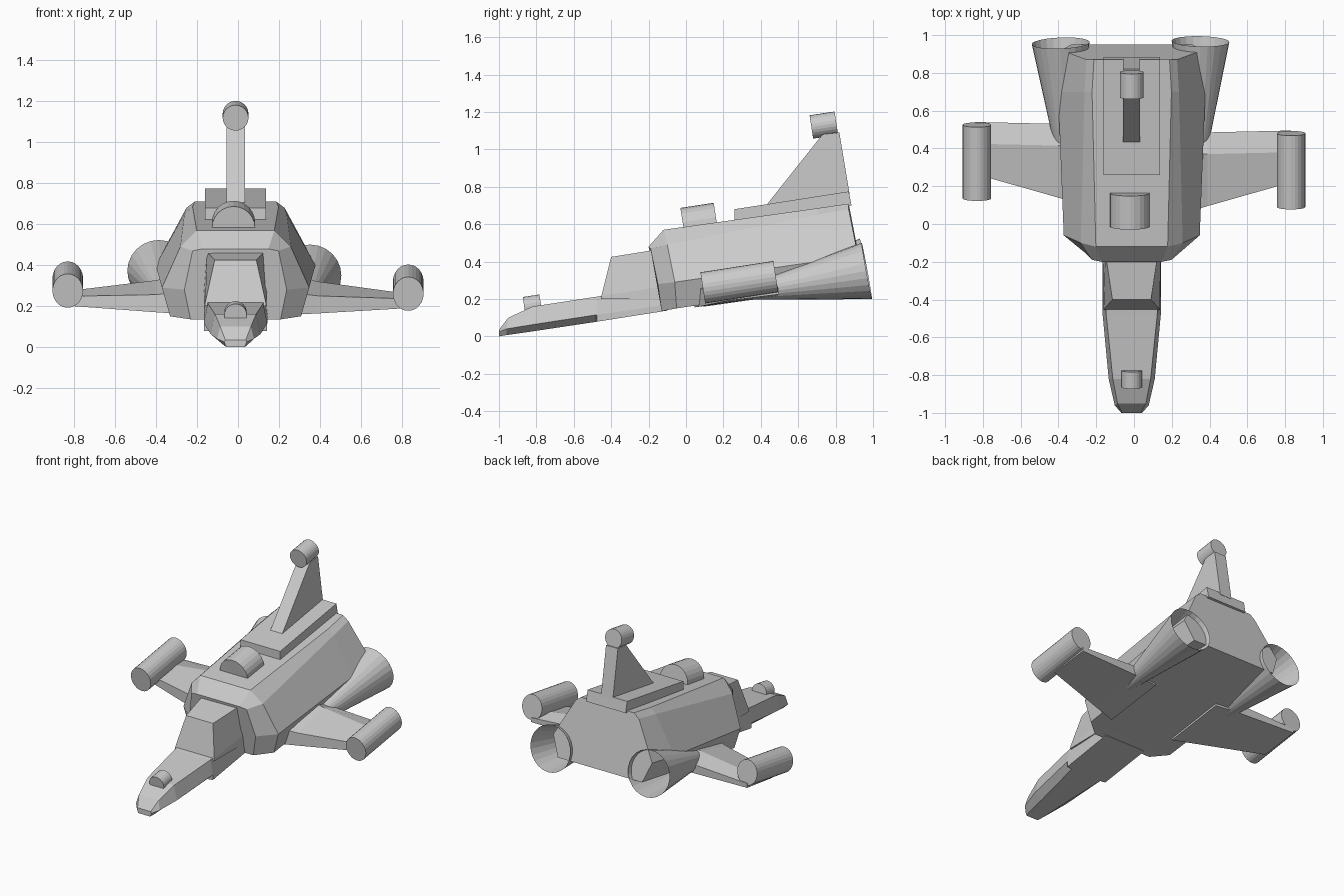
import bpy, bmesh, math
from mathutils import Vector

if "Cube" in bpy.data.objects:
    bpy.data.objects.remove(bpy.data.objects["Cube"])

grey = bpy.data.materials.new("hull grey")
grey.use_nodes = True
grey.diffuse_color = (0.6, 0.6, 0.6, 1)
grey.node_tree.nodes["Principled BSDF"].inputs["Base Color"].default_value = (0.6, 0.6, 0.6, 1)

MID = -0.012      # centre line of the hull
PITCH = 0.155     # nose-down slope of the whole craft


def finish(name, bm):
    bmesh.ops.recalc_face_normals(bm, faces=bm.faces)
    mesh = bpy.data.meshes.new(name)
    bm.to_mesh(mesh)
    bm.free()
    mesh.materials.append(grey)
    ob = bpy.data.objects.new(name, mesh)
    bpy.context.collection.objects.link(ob)
    return ob


def loft(name, rings, caps=True):
    """Skin a list of equal-length rings, closing both ends."""
    bm = bmesh.new()
    loops = [[bm.verts.new(p) for p in ring] for ring in rings]
    n = len(loops[0])
    for a, b in zip(loops, loops[1:]):
        for i in range(n):
            j = (i + 1) % n
            bm.faces.new((a[i], a[j], b[j], b[i]))
    if caps:
        bm.faces.new(loops[0])
        bm.faces.new(loops[-1])
    return finish(name, bm)


def both(half):
    """Complete a half profile across the centre line."""
    return ([(MID + x, y, z) for x, y, z in half]
            + [(MID - x, y, z) for x, y, z in reversed(half)])


def tube(name, start, end, r1, r2, sides=24, caps=True, tall=1.0):
    """Straight cylinder or cone between two points."""
    start, end = Vector(start), Vector(end)
    axis = (end - start).normalized()
    side = axis.cross(Vector((0, 0, 1))).normalized()
    up = side.cross(axis)
    angles = [math.tau * i / sides for i in range(sides)]
    rings = [[c + r * (side * math.cos(a) + up * tall * math.sin(a)) for a in angles]
             for c, r in ((start, r1), (end, r2))]
    return loft(name, rings, caps)


def pitched_tube(name, centre, length, r, tall=1.0):
    d = Vector((0, 1, PITCH)).normalized() * length / 2
    c = Vector(centre)
    return tube(name, c - d, c + d, r, r, tall=tall)


# Main hull: bevelled front, long faceted body, tilted rear face
loft("hull", [both(h) for h in (
    [(0.16, -0.20, 0.48), (0.21, -0.19, 0.47), (0.25, -0.15, 0.28), (0.22, -0.13, 0.135)],
    [(0.19, -0.12, 0.57), (0.27, -0.10, 0.49), (0.36, -0.06, 0.29), (0.32, -0.05, 0.15)],
    [(0.21, 0.70, 0.685), (0.25, 0.70, 0.65), (0.39, 0.70, 0.40), (0.33, 0.70, 0.26)],
    [(0.20, 0.87, 0.71), (0.24, 0.87, 0.68), (0.375, 0.92, 0.43), (0.32, 0.95, 0.295)],
)])

# Nose with a chamfered lower edge that stops ahead of the canopy
loft("nose", [both(h) for h in (
    [(0.05, -1.00, 0.035), (0.055, -1.00, 0.025), (0.045, -1.00, 0.0)],
    [(0.075, -0.95, 0.10), (0.09, -0.96, 0.04), (0.055, -0.96, 0.007)],
    [(0.10, -0.82, 0.16), (0.122, -0.82, 0.063), (0.07, -0.82, 0.027)],
    [(0.135, -0.48, 0.212), (0.154, -0.48, 0.115), (0.115, -0.48, 0.078)],
    [(0.135, -0.475, 0.213), (0.155, -0.475, 0.115), (0.153, -0.475, 0.079)],
    [(0.15, -0.10, 0.27), (0.155, -0.10, 0.17), (0.155, -0.10, 0.138)],
)])

# Canopy with a steep windscreen
loft("canopy", [both(h) for h in (
    [(0.155, -0.10, 0.20), (0.150, -0.455, 0.20)],
    [(0.155, -0.10, 0.27), (0.148, -0.452, 0.217)],
    [(0.140, -0.15, 0.465), (0.102, -0.40, 0.425)],
)])

# Raised plate on the back of the hull
loft("dorsal_plate", [
    [(MID + s * 0.15, y, z) for y, z in
     ((0.26, 0.60), (0.26, 0.68), (0.87, 0.775), (0.885, 0.70))]
    for s in (-1, 1)])

# Tail fin
loft("tail_fin", [
    [(MID + s * 0.045, y, z) for y, z in
     ((0.42, 0.69), (0.73, 1.08), (0.82, 1.09), (0.875, 0.76))]
    for s in (-1, 1)])
pitched_tube("tail_pod", (MID, 0.737, 1.13), 0.135, 0.063)

# Half-sunk domes on the hull and nose
pitched_tube("dorsal_dome", (MID - 0.01, 0.075, 0.597), 0.18, 0.105)
pitched_tube("nose_dome", (MID, -0.82, 0.163), 0.09, 0.055)

# Wings, wing pods and open engine cones; the right set sits slightly aft
for side, s, dy, dz in (("left", 1, 0.0, 0.0), ("right", -1, 0.045, 0.015)):
    cx = MID if s < 0 else 0
    sections = [
        (0.22, ((0.045, 0.155), (0.045, 0.27), (0.37, 0.36), (0.47, 0.30), (0.47, 0.215))),
        (0.39, ((0.095, 0.164), (0.095, 0.25), (0.37, 0.32), (0.485, 0.28), (0.485, 0.218))),
        (0.83, ((0.22, 0.19), (0.22, 0.235), (0.38, 0.26), (0.495, 0.255), (0.495, 0.225))),
    ]
    loft(side + "_wing", [[(cx + s * x, y + dy, z + dz * x) for y, z in ring]
                          for x, ring in sections])
    pitched_tube(side + "_wing_pod", (s * 0.832, 0.285 + dy, 0.29 + dz), 0.395, 0.075, tall=1.12)
    tube(side + "_engine_cone", (s * 0.335 + 2 * cx, 0.20, 0.21 + dz),
         (s * 0.352 + 3 * cx, 0.967 - dy * 0.2, 0.35 + 1.5 * dz),
         0.015, 0.153, caps=False)
